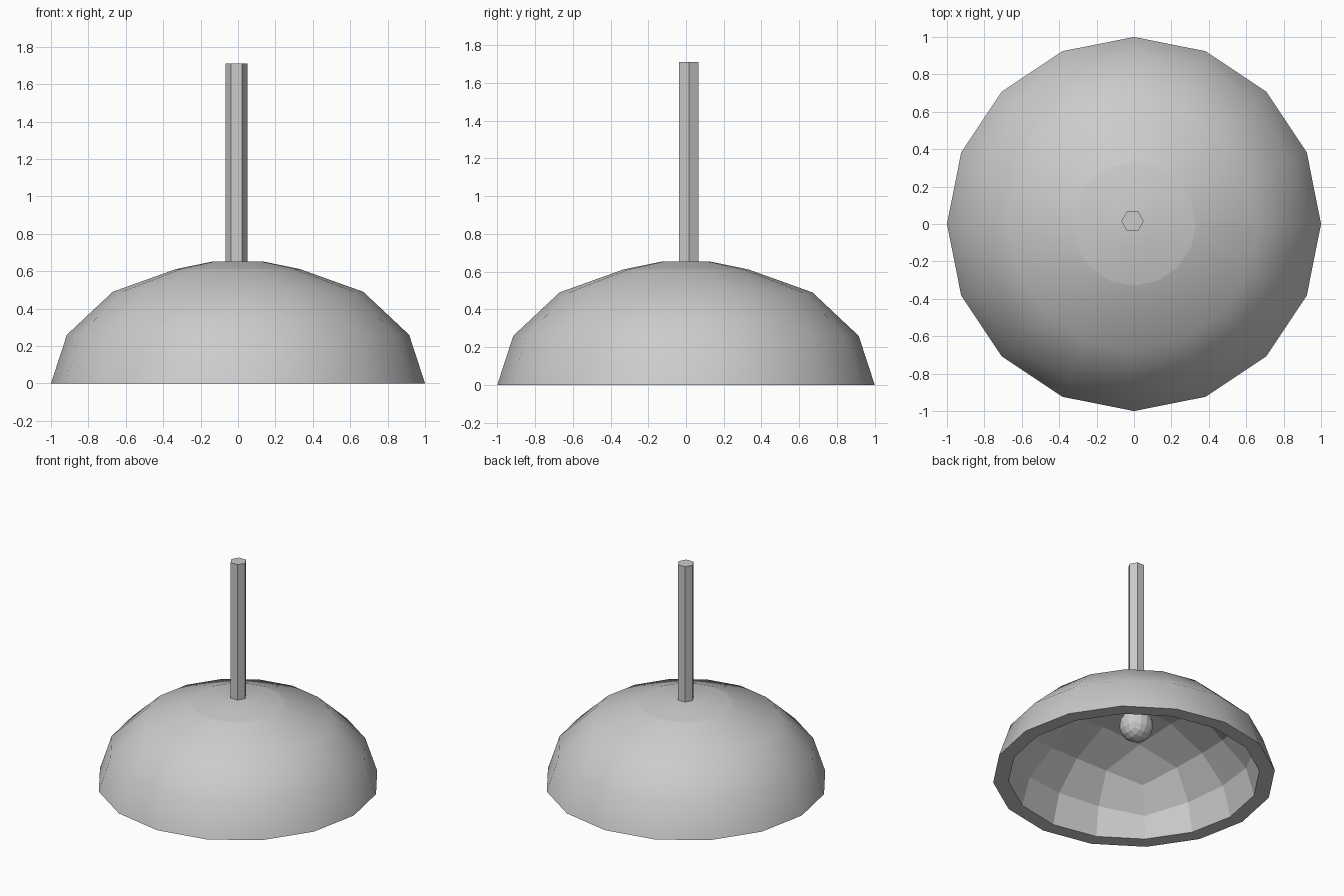
import bpy, bmesh
from math import tan, pi, cos, sin, atan2, hypot
from mathutils import Vector

if "Cube" in bpy.data.objects:
    bpy.data.objects.remove(bpy.data.objects["Cube"])


def make_object(name, bm):
    mesh = bpy.data.meshes.new(name)
    bm.to_mesh(mesh)
    bm.free()
    obj = bpy.data.objects.new(name, mesh)
    bpy.context.collection.objects.link(obj)
    return obj


def add_quad_ball(bm, scale, centre=(0, 0, 0)):
    """Round cube with 4 x 4 faces per side."""
    verts = bmesh.ops.create_cube(bm, size=2)["verts"]
    bmesh.ops.subdivide_edges(bm, edges=bm.edges[:], cuts=3, use_grid_fill=True)
    for v in bm.verts:
        p = Vector([tan(c * pi / 4) for c in v.co]).normalized()
        v.co = Vector([p[i] * scale[i] + centre[i] for i in range(3)])


# Lamp shade: faceted inner bowl, smooth 16-sided outer shell, flat rim
SIDES = 16
bm = bmesh.new()
add_quad_ball(bm, (0.89, 0.89, 0.6))
bmesh.ops.delete(bm, geom=[v for v in bm.verts if v.co.z < -0.001], context='VERTS')
bmesh.ops.reverse_faces(bm, faces=bm.faces[:])
inner_rim = sorted((v for v in bm.verts if abs(v.co.z) < 0.001),
                   key=lambda v: round(atan2(v.co.y, v.co.x) % (2 * pi), 4) % 6.283)

profile = [(1.0, 0.0), (0.915, 0.26), (0.67, 0.49), (0.33, 0.612), (0.13, 0.653)]
rings = [inner_rim]
for r, z in profile:
    rings.append([bm.verts.new((r * cos(2 * pi * i / SIDES), r * sin(2 * pi * i / SIDES), z))
                  for i in range(SIDES)])
for k in range(len(rings) - 1):
    a, b = rings[k], rings[k + 1]
    for i in range(SIDES):
        j = (i + 1) % SIDES
        face = bm.faces.new((a[i], a[j], b[j], b[i]))
        face.smooth = k > 0
bm.faces.new(rings[-1]).smooth = True
# Crease around the crown
crown = set(rings[4])
for e in bm.edges:
    if e.verts[0] in crown and e.verts[1] in crown:
        e.smooth = False
make_object("lamp_shade", bm)

# Bulb under the crown
bm = bmesh.new()
add_quad_ball(bm, (0.12, 0.12, 0.12), (-0.008, 0.015, 0.41))
make_object("bulb", bm)

# Hexagonal hanging rod
bpy.ops.mesh.primitive_cylinder_add(vertices=6, radius=0.06, depth=1.21,
                                    location=(-0.008, 0.015, 1.105),
                                    rotation=(0, 0, pi / 6))
bpy.context.object.name = "hanging_rod"
